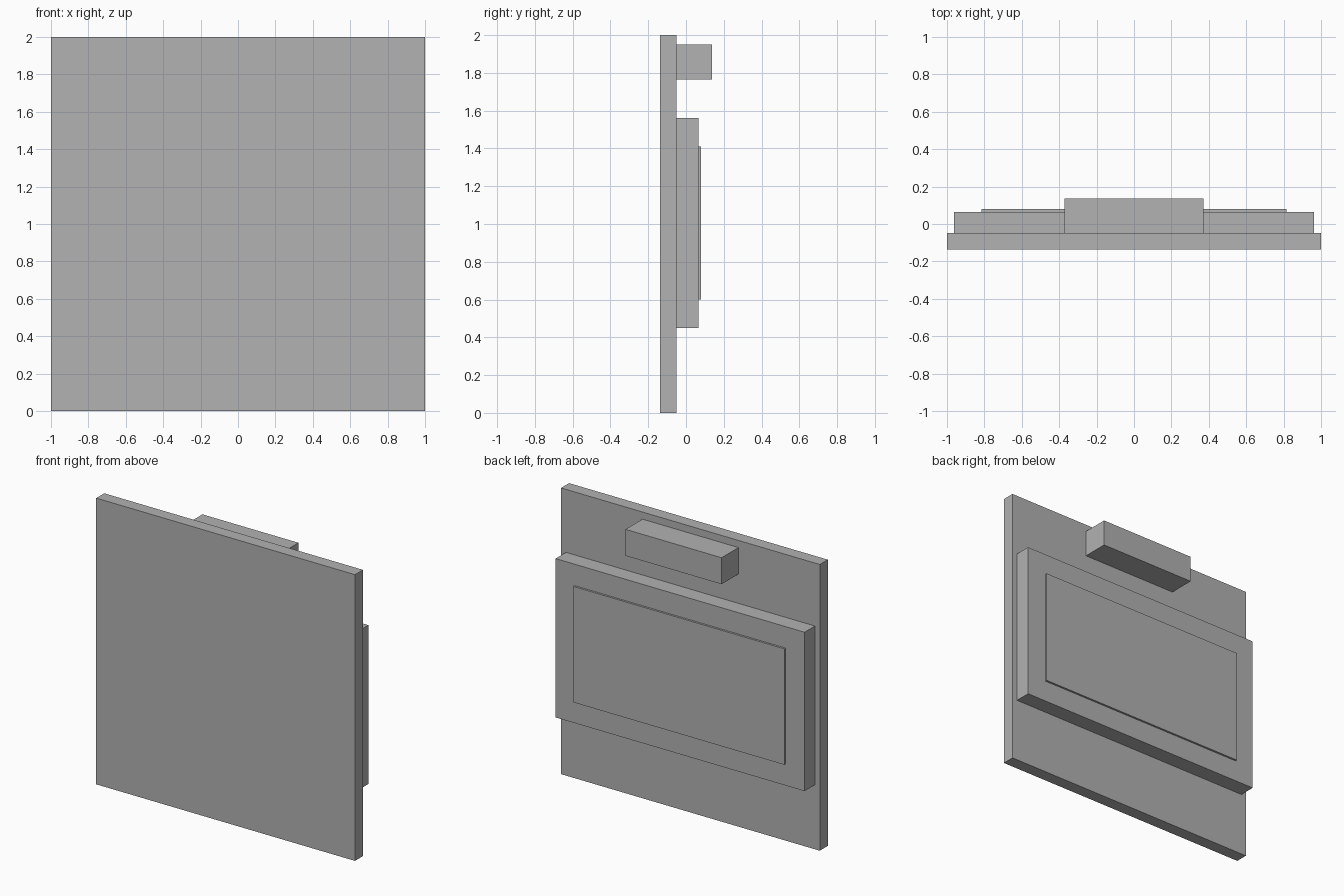
import bpy
from mathutils import Matrix, Vector
import bmesh

default = bpy.data.objects.get("Cube")
if default:
    bpy.data.objects.remove(default, do_unlink=True)

# Single flat grey
grey = bpy.data.materials.new("grey")
grey.use_nodes = True
colour = (0.445, 0.445, 0.445, 1)
grey.diffuse_color = colour
grey.node_tree.nodes["Principled BSDF"].inputs["Base Color"].default_value = colour


def box(name, half_width, y_range, z_range):
    """Box centred on x, spanning the given depth and height."""
    (y0, y1), (z0, z1) = y_range, z_range
    size = Vector((2 * half_width, y1 - y0, z1 - z0))
    centre = Vector((0, (y0 + y1) / 2, (z0 + z1) / 2))
    bm = bmesh.new()
    bmesh.ops.create_cube(bm, size=1, matrix=Matrix.LocRotScale(None, None, size))
    mesh = bpy.data.meshes.new(name)
    bm.to_mesh(mesh)
    bm.free()
    mesh.materials.append(grey)
    obj = bpy.data.objects.new(name, mesh)
    obj.location = centre
    bpy.context.collection.objects.link(obj)
    return obj


plate_back = -0.049
panel_back = 0.065

# Square front plate
box("front_plate", 1.0, (-0.137, plate_back), (0, 2))
# Wide raised panel behind the plate
box("raised_panel", 0.962, (plate_back, panel_back), (0.45, 1.56))
# Thin inset sheet on the panel
box("panel_sheet", 0.815, (panel_back, 0.079), (0.6, 1.41))
# Block near the top edge
box("top_block", 0.371, (plate_back, 0.137), (1.765, 1.95))
